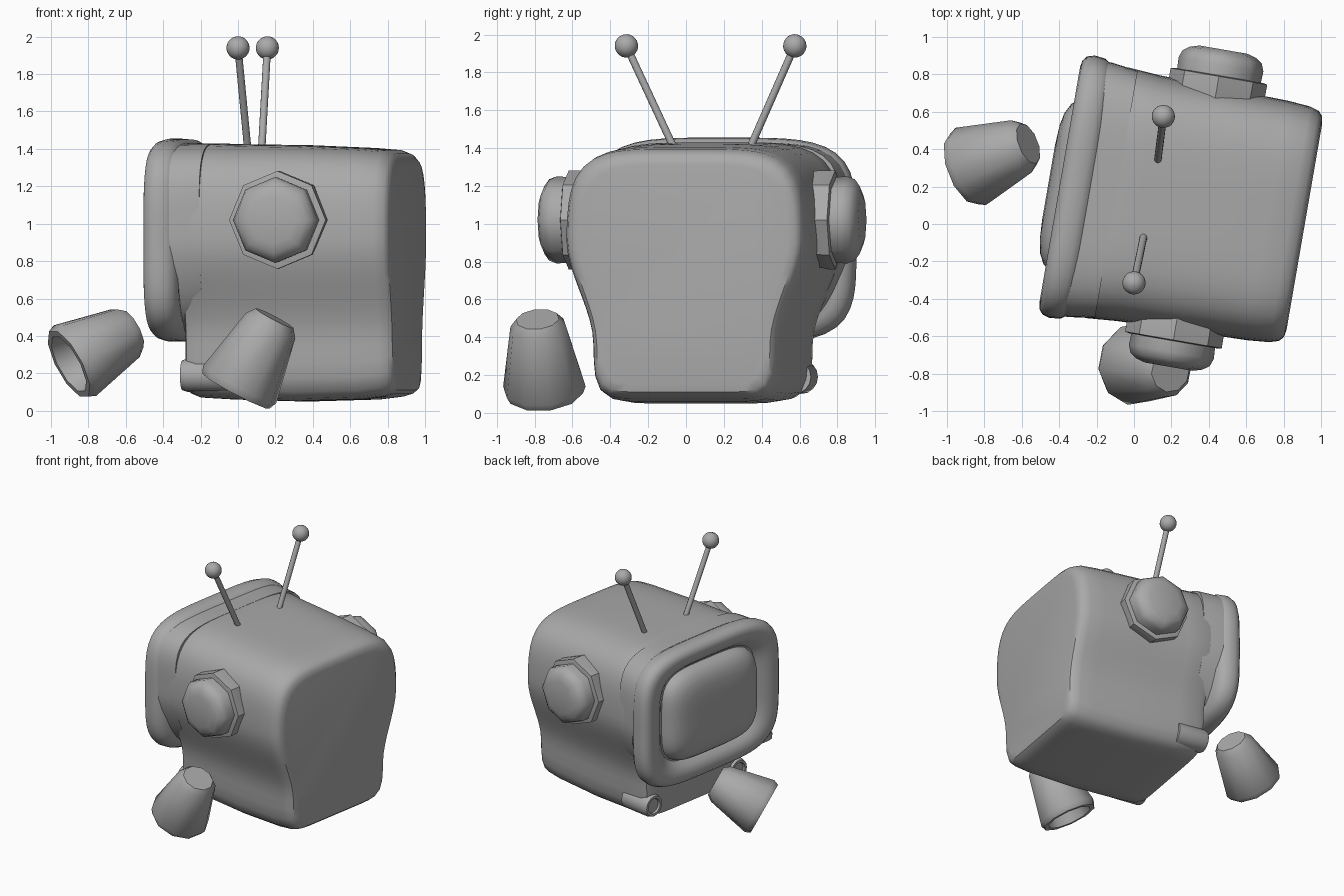
import bpy, bmesh, math
from mathutils import Matrix, Vector

if "Cube" in bpy.data.objects:
    bpy.data.objects.remove(bpy.data.objects["Cube"])

grey = bpy.data.materials.new("plain_grey")
grey.diffuse_color = (0.4, 0.4, 0.4, 1)
grey.use_nodes = True
grey.node_tree.nodes["Principled BSDF"].inputs["Base Color"].default_value = grey.diffuse_color

# The television is turned slightly about z: local x runs screen-to-back, local y across
TURN = Matrix.Rotation(math.radians(-9.8), 4, 'Z') @ Matrix.Translation((0, 0.14, 0))


def loft(name, rings, matrix=TURN, angle=35):
    """Skin a list of equal-length point rings and close both ends."""
    bm = bmesh.new()
    loops = [[bm.verts.new(matrix @ Vector(p)) for p in ring] for ring in rings]
    n = len(loops[0])
    for a, b in zip(loops, loops[1:]):
        for i in range(n):
            j = (i + 1) % n
            bm.faces.new((a[i], a[j], b[j], b[i]))
    bm.faces.new(loops[0])
    bm.faces.new(loops[-1])
    bmesh.ops.recalc_face_normals(bm, faces=bm.faces)
    mesh = bpy.data.meshes.new(name)
    bm.to_mesh(mesh)
    bm.free()
    mesh.materials.append(grey)
    mesh.shade_smooth()
    mesh.set_sharp_from_angle(angle=math.radians(angle))
    obj = bpy.data.objects.new(name, mesh)
    bpy.context.collection.objects.link(obj)
    return obj


def rounded(n_top, n_bottom, count=72):
    """Unit rounded-square outline with separate top and bottom softness."""
    pts = []
    for i in range(count):
        t = 2 * math.pi * i / count
        c, s = math.cos(t), math.sin(t)
        n = n_top if s >= 0 else n_bottom
        r = (abs(c) ** n + abs(s) ** n) ** (-1 / n)
        pts.append((c * r, s * r))
    return pts


def flare(z, low, high):
    """Half width of the shell: narrow base, wide upper part."""
    t = min(max((z - 0.36) / 0.56, 0), 1)
    return low + (high - low) * t * t * (3 - 2 * t)


def shell_ring(u, low, high, z0, z1, n_bottom=9):
    ring = []
    for c, s in rounded(4.5, n_bottom):
        z = (z0 + z1) / 2 + s * (z1 - z0) / 2
        ring.append((u, c * flare(z, low, high), z))
    return ring


def circle(u, r, sides, start=0):
    return [(u, r * math.cos(start + 2 * math.pi * i / sides),
             r * math.sin(start + 2 * math.pi * i / sides)) for i in range(sides)]


# Main shell: (depth, lower half width, upper half width, bottom, top)
shell = [(-0.23, 0.46, 0.62, 0.13, 1.39), (-0.22, 0.49, 0.66, 0.09, 1.42),
         (-0.17, 0.51, 0.68, 0.07, 1.43), (0.0, 0.515, 0.667, 0.06, 1.425),
         (0.35, 0.51, 0.658, 0.05, 1.42), (0.7, 0.50, 0.65, 0.06, 1.405),
         (0.82, 0.495, 0.64, 0.075, 1.395), (0.87, 0.485, 0.625, 0.09, 1.375),
         (0.893, 0.465, 0.60, 0.11, 1.35), (0.90, 0.43, 0.56, 0.15, 1.31)]
loft("body_shell", [shell_ring(*s) for s in shell])

# Neck joining the shell to the screen frame
loft("screen_neck", [shell_ring(u, 0.54, w, z, 1.43, 5)
                     for u, w, z in ((-0.34, 0.69, 0.40), (-0.26, 0.69, 0.41), (-0.12, 0.67, 0.45))])

# Screen frame and bulging screen: (depth, half width, half height)
frame = [(-0.24, 0.64, 0.48), (-0.265, 0.68, 0.52), (-0.30, 0.705, 0.538), (-0.36, 0.712, 0.543),
         (-0.40, 0.70, 0.53), (-0.42, 0.675, 0.508), (-0.427, 0.64, 0.48), (-0.42, 0.59, 0.44),
         (-0.40, 0.54, 0.405), (-0.36, 0.49, 0.375)]
glass = [(-0.34, 0.48, 0.37), (-0.40, 0.465, 0.36), (-0.44, 0.435, 0.33), (-0.468, 0.38, 0.28),
         (-0.482, 0.31, 0.22), (-0.488, 0.20, 0.14)]
for name, profile in (("screen_frame", frame), ("screen", glass)):
    loft(name, [[(u, c * w, 0.912 + s * h) for c, s in rounded(4.2, 4.2)]
                for u, w, h in profile])

# Octagonal side knobs, mirrored; the inner end of each base is slanted
knob_base = [(0.575, 0.25, 0.2), (0.66, 0.262, 0.1), (0.69, 0.262, 0),
             (0.715, 0.262, 0), (0.72, 0.24, 0)]
knob_cap = [(0.68, 0.225, 0), (0.78, 0.23, 0), (0.82, 0.215, 0), (0.845, 0.18, 0), (0.86, 0.13, 0)]
for side, tag in ((-1, "front"), (1, "rear")):
    for part, profile in (("base", knob_base), ("cap", knob_cap)):
        loft(f"{tag}_knob_{part}",
             [[(0.313 + a, side * (v - slant * b), 1.02 + b) for _, a, b in circle(0, r, 8)]
              for v, r, slant in profile], angle=50 if part == "cap" else 30)

# Leg stubs on the lower front corners
for side, tag in ((-1, "front"), (1, "rear")):
    stub = [(0.0, 0.09), (-0.22, 0.09), (-0.25, 0.08), (-0.25, 0.06), (-0.235, 0.055)]
    loft(f"{tag}_leg_stub",
         [[(x, side * 0.44 + a, 0.19 + b) for x, a, b in circle(u, r, 16)] for u, r in stub])


def along(start, end):
    """Matrix whose local x runs from start to end."""
    s, e = Vector(start), Vector(end)
    return Matrix.Translation(s) @ (e - s).to_track_quat('X', 'Z').to_matrix().to_4x4(), (e - s).length


# Antennas with ball tips
for tag, foot, tip in (("front", (0.055, -0.05, 1.37), (0.0, -0.315, 1.94)),
                       ("rear", (0.125, 0.325, 1.37), (0.157, 0.575, 1.94))):
    m, length = along(foot, tip)
    loft(f"{tag}_antenna_rod", [circle(0, 0.02, 12), circle(length, 0.02, 12)], m)
    ball = [(-0.062 * math.cos(math.pi * k / 12), 0.062 * math.sin(math.pi * k / 12))
            for k in range(1, 12)]
    loft(f"{tag}_antenna_ball", [circle(length + u, r, 20) for u, r in ball], m)

# Loose hollow tapered feet: from the small closed end to the wide open end
for tag, small, wide in (("front", (0.195, -0.785, 0.495), (-0.01, -0.745, 0.105)),
                         ("rear", (-0.565, 0.43, 0.435), (-0.905, 0.295, 0.25))):
    m, length = along(small, wide)
    cup = [(0, 0.115), (0.045, 0.15), (length - 0.04, 0.222), (length, 0.205),
           (length, 0.17), (length - 0.12, 0.15)]
    loft(f"{tag}_foot", [circle(u, r, 10) for u, r in cup], m, 40)
